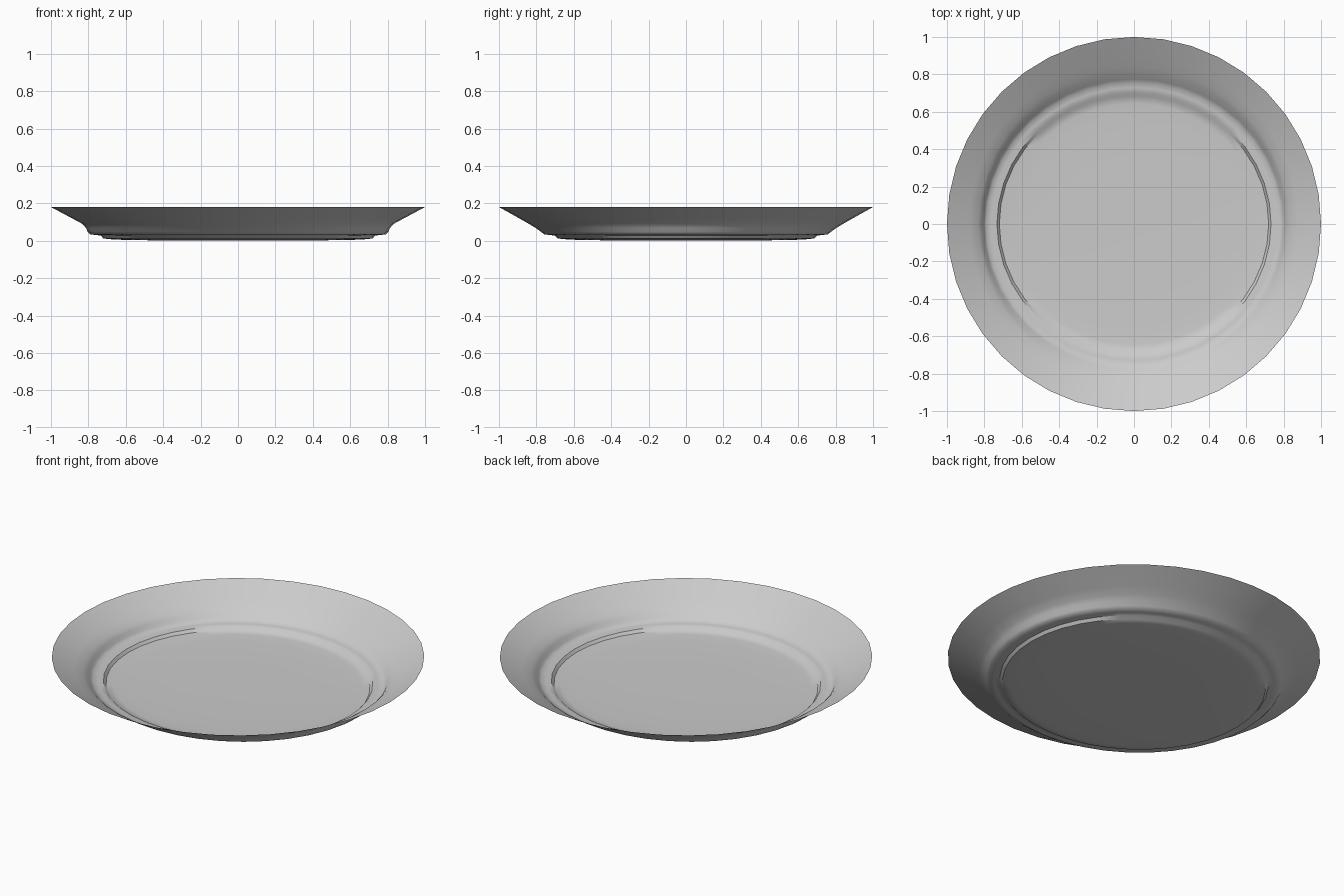
import bpy, bmesh
from math import cos, sin, tau, radians

if "Cube" in bpy.data.objects:
    bpy.data.objects.remove(bpy.data.objects["Cube"])

SIDES = 40
# rings of the plate profile: x radius, y radius, height
RINGS = [
    (0.35, 0.33, 0.001),
    (0.60, 0.57, 0.004),
    (0.68, 0.645, 0.008),
    (0.72, 0.685, 0.012),   # floor edge
    (0.733, 0.703, 0.028),  # small step
    (0.765, 0.73, 0.031),   # ledge
    (0.79, 0.757, 0.034),
    (0.803, 0.775, 0.047),
    (0.813, 0.803, 0.068),
    (0.832, 0.84, 0.090),   # start of the flared rim
    (0.88, 0.885, 0.116),
    (1.00, 1.00, 0.18),
]

# plate: one thin sheet, oval floor blending into a round rim
bm = bmesh.new()
centre = bm.verts.new((0, 0, 0))
previous = None
for rx, ry, z in RINGS:
    ring = [bm.verts.new((rx * cos(tau * i / SIDES), ry * sin(tau * i / SIDES), z))
            for i in range(SIDES)]
    for i in range(SIDES):
        j = (i + 1) % SIDES
        if previous is None:
            bm.faces.new((centre, ring[i], ring[j]))
        else:
            bm.faces.new((previous[i], ring[i], ring[j], previous[j]))
    previous = ring

mesh = bpy.data.meshes.new("plate")
bm.to_mesh(mesh)
bm.free()
plate = bpy.data.objects.new("plate", mesh)
bpy.context.collection.objects.link(plate)
bpy.context.view_layer.objects.active = plate
plate.select_set(True)
bpy.ops.object.shade_smooth_by_angle(angle=radians(40))
